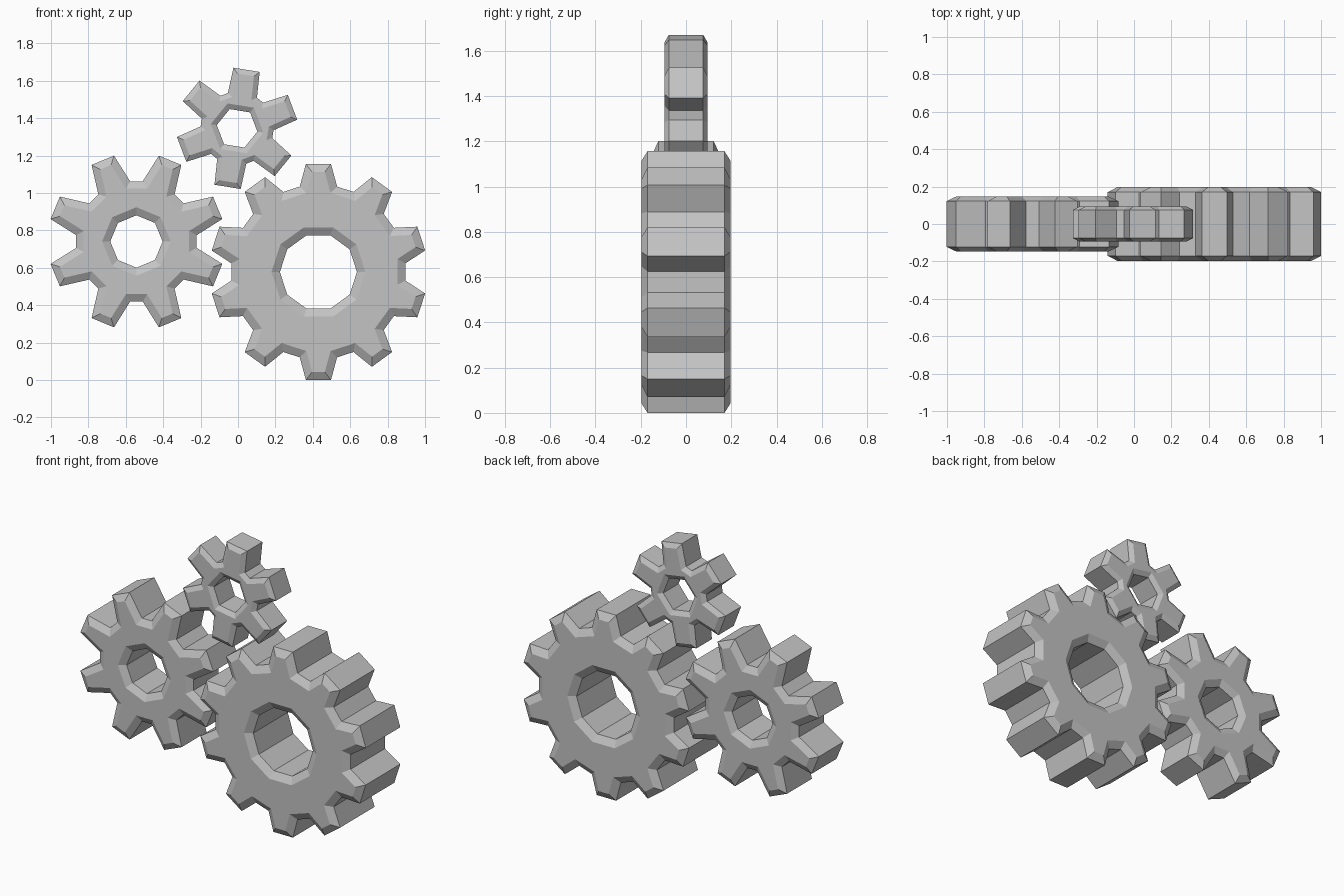
import bpy, bmesh
from math import radians, pi
from mathutils import Vector, Matrix

if "Cube" in bpy.data.objects:
    bpy.data.objects.remove(bpy.data.objects["Cube"], do_unlink=True)

grey = bpy.data.materials.new("plain grey")
grey.use_nodes = True
grey.diffuse_color = (0.55, 0.55, 0.55, 1)
grey.node_tree.nodes["Principled BSDF"].inputs["Base Color"].default_value = grey.diffuse_color


def offset(points, dist):
    """Mitred inward offset of a counter-clockwise outline."""
    result = []
    for i, p in enumerate(points):
        before = (p - points[i - 1]).normalized()
        after = (points[(i + 1) % len(points)] - p).normalized()
        n1, n2 = Vector((-before.y, before.x)), Vector((-after.y, after.x))
        result.append(p + (n1 + n2) * dist / (1 + n1.dot(n2)))
    return result


def gear(name, centre, teeth, first_angle, tip, tip_half, root, root_half,
         hole_radius, half_depth, bevel, bevel_depth):
    # Outline: two root corners and two tip corners for each tooth
    step = 2 * pi / teeth
    outline, hole = [], []
    for k in range(teeth):
        angle = first_angle + k * step
        tooth = Matrix.Rotation(angle, 2)
        valley_before = Matrix.Rotation(angle - step / 2, 2)
        valley_after = Matrix.Rotation(angle + step / 2, 2)
        outline += [valley_before @ Vector((root, root_half)),
                    tooth @ Vector((tip, -tip_half)),
                    tooth @ Vector((tip, tip_half)),
                    valley_after @ Vector((root, -root_half))]
        hole.append(valley_before @ Vector((hole_radius, 0)))

    # Four rings through the thickness, chamfered at both faces
    bm = bmesh.new()
    shoulder = half_depth - bevel_depth
    layers = [(-half_depth, bevel), (-shoulder, 0), (shoulder, 0), (half_depth, bevel)]

    def rings(points, direction):
        return [[bm.verts.new((p.x, y, p.y)) for p in offset(points, d * direction)]
                for y, d in layers]

    outer, inner = rings(outline, 1), rings(hole, -1)
    for stack in (outer, inner):
        for a, b in zip(stack, stack[1:]):
            for i in range(len(a)):
                j = (i + 1) % len(a)
                bm.faces.new((a[i], a[j], b[j], b[i]))

    # Flat front and back, one face per tooth and one per valley
    for layer in (0, -1):
        o, h = outer[layer], inner[layer]
        for k in range(teeth):
            bm.faces.new([h[k]] + o[4 * k:4 * k + 4] + [h[(k + 1) % teeth]])
            bm.faces.new((h[k], o[4 * k - 1], o[4 * k]))
    bmesh.ops.recalc_face_normals(bm, faces=bm.faces[:])

    mesh = bpy.data.meshes.new(name)
    bm.to_mesh(mesh)
    bm.free()
    mesh.materials.append(grey)
    obj = bpy.data.objects.new(name, mesh)
    obj.location = (centre[0], 0, centre[1])
    bpy.context.collection.objects.link(obj)


gear("large_gear", (0.43, 0.578), 10, radians(18), tip=0.578, tip_half=0.067,
     root=0.465, root_half=0.046, hole_radius=0.206,
     half_depth=0.197, bevel=0.043, bevel_depth=0.027)
gear("medium_gear", (-0.543, 0.741), 8, radians(22.5), tip=0.47, tip_half=0.065,
     root=0.322, root_half=0.034, hole_radius=0.14,
     half_depth=0.146, bevel=0.04, bevel_depth=0.024)
gear("small_gear", (-0.005, 1.346), 6, radians(20.8), tip=0.317, tip_half=0.071,
     root=0.194, root_half=0.021, hole_radius=0.11,
     half_depth=0.094, bevel=0.028, bevel_depth=0.018)
